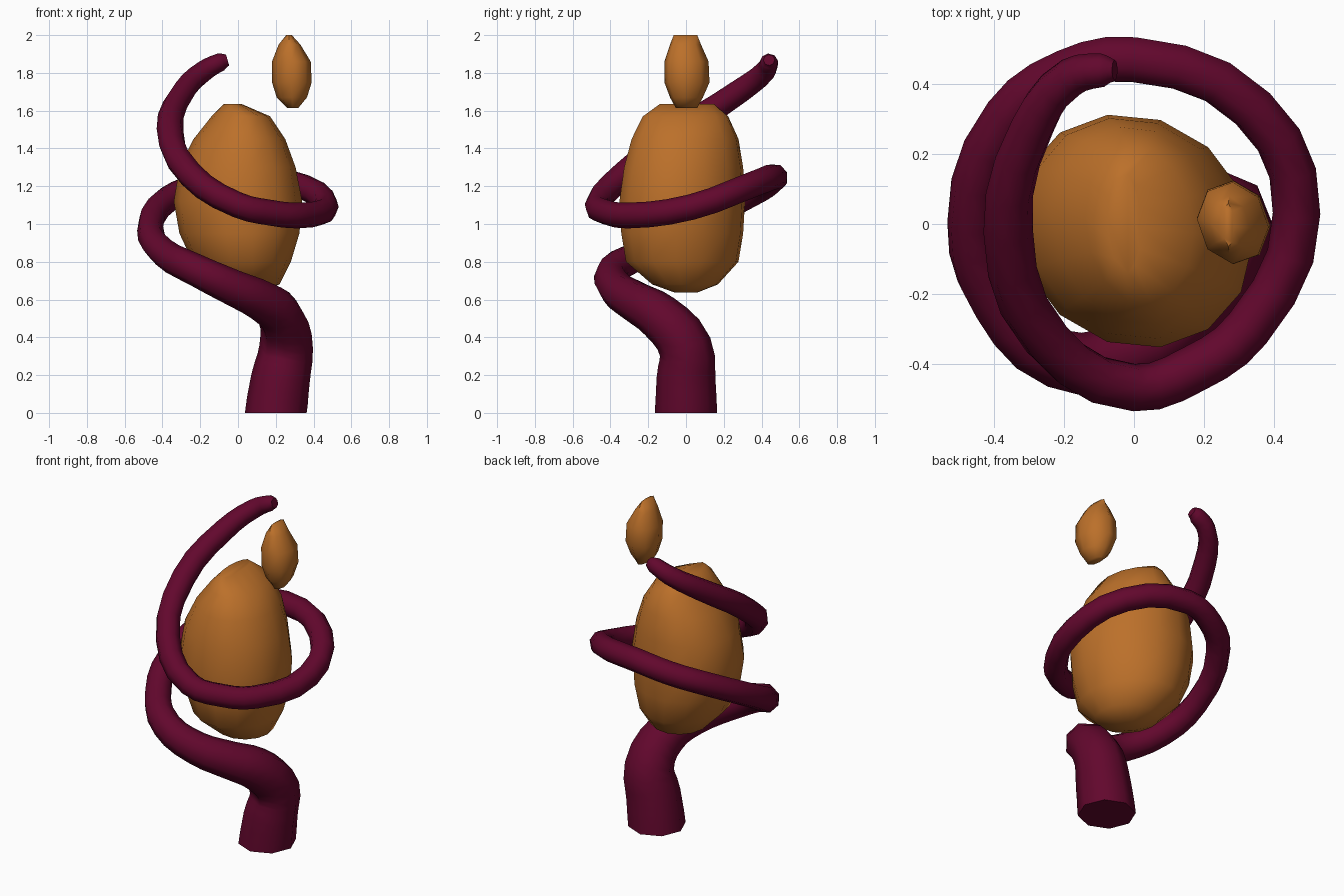
import bpy, bmesh, math

if "Cube" in bpy.data.objects:
    bpy.data.objects.remove(bpy.data.objects["Cube"])


def material(name, rgb):
    m = bpy.data.materials.new(name)
    m.diffuse_color = (*rgb, 1)
    m.use_nodes = True
    m.node_tree.nodes["Principled BSDF"].inputs["Base Color"].default_value = m.diffuse_color
    return m


amber = material("amber brown", (0.50, 0.162, 0.023))
maroon = material("dark maroon", (0.122, 0.0022, 0.026))


def smooth(ob, angle):
    bpy.ops.object.select_all(action='DESELECT')
    ob.select_set(True)
    bpy.context.view_layer.objects.active = ob
    bpy.ops.object.shade_smooth_by_angle(angle=math.radians(angle))


def pod(name, rings, sides, mat, skew=0.1):
    """Loft slightly skewed oval rings given as (z, x min, x max, y min, y max)."""
    bm = bmesh.new()
    loops = []
    for z, x0, x1, y0, y1 in rings:
        loop = []
        for i in range(sides):
            a = 2 * math.pi * i / sides
            loop.append(bm.verts.new(((x0 + x1) / 2 + (x1 - x0) / 2 * math.cos(a),
                                      (y0 + y1) / 2 + (y1 - y0) / 2 * math.sin(a - skew), z)))
        loops.append(loop)
    for a, b in zip(loops, loops[1:]):
        for i in range(sides):
            j = (i + 1) % sides
            bm.faces.new((a[i], a[j], b[j], b[i]))
    bm.faces.new(loops[0])
    bm.faces.new(loops[-1])
    bmesh.ops.recalc_face_normals(bm, faces=bm.faces)
    me = bpy.data.meshes.new(name)
    bm.to_mesh(me)
    bm.free()
    me.materials.append(mat)
    ob = bpy.data.objects.new(name, me)
    bpy.context.collection.objects.link(ob)
    smooth(ob, 60)


# Large leaning egg body
pod("egg_body", [
    (0.637, -0.03, 0.10, -0.06, 0.06), (0.68, -0.12, 0.22, -0.18, 0.17),
    (0.80, -0.24, 0.28, -0.32, 0.28), (0.95, -0.31, 0.325, -0.345, 0.305),
    (1.12, -0.34, 0.34, -0.355, 0.315), (1.30, -0.31, 0.305, -0.33, 0.305),
    (1.45, -0.235, 0.25, -0.29, 0.28), (1.57, -0.14, 0.17, -0.23, 0.225),
    (1.635, -0.075, 0.02, -0.14, 0.15)], 14, amber)

# Small floating seed
pod("small_seed", [
    (1.615, 0.26, 0.32, -0.055, 0.06), (1.67, 0.205, 0.365, -0.085, 0.09),
    (1.75, 0.18, 0.39, -0.115, 0.125), (1.86, 0.18, 0.385, -0.115, 0.12),
    (1.95, 0.215, 0.33, -0.085, 0.08), (2.0, 0.255, 0.285, -0.065, 0.06)], 8, amber)

# Coiling vine: x, y, z, radius
path = [
    (0.20, 0, 0, 0.165), (0.225, 0.0, 0.18, 0.156), (0.255, -0.005, 0.35, 0.142),
    (0.225, -0.14, 0.51, 0.124), (0.13, -0.27, 0.59, 0.108), (-0.03, -0.375, 0.665, 0.095),
    (-0.22, -0.385, 0.755, 0.085), (-0.395, -0.22, 0.85, 0.077), (-0.465, 0.0, 0.975, 0.07),
    (-0.36, 0.31, 1.14, 0.069), (-0.19, 0.435, 1.21, 0.069), (0.0, 0.47, 1.25, 0.069),
    (0.34, 0.33, 1.20, 0.068), (0.465, 0.03, 1.09, 0.068), (0.325, -0.30, 1.045, 0.068),
    (0.17, -0.415, 1.06, 0.068), (0.0, -0.468, 1.10, 0.068), (-0.25, -0.33, 1.26, 0.07),
    (-0.36, -0.02, 1.50, 0.071), (-0.29, 0.28, 1.70, 0.064), (-0.18, 0.42, 1.81, 0.056),
    (-0.09, 0.44, 1.858, 0.048), (-0.055, 0.44, 1.868, 0.03)]
cu = bpy.data.curves.new("coiling_vine", 'CURVE')
cu.dimensions = '3D'
cu.bevel_depth = 1
cu.bevel_resolution = 2
cu.resolution_u = 3
cu.use_fill_caps = True
sp = cu.splines.new('BEZIER')
sp.bezier_points.add(len(path) - 1)
for p, (x, y, z, r) in zip(sp.bezier_points, path):
    p.co = (x, y, z)
    p.radius = r
    p.handle_left_type = p.handle_right_type = 'AUTO'
cu.materials.append(maroon)
vine = bpy.data.objects.new("coiling_vine", cu)
bpy.context.collection.objects.link(vine)
bpy.ops.object.select_all(action='DESELECT')
vine.select_set(True)
bpy.context.view_layer.objects.active = vine
bpy.ops.object.convert(target='MESH')
vine = bpy.context.view_layer.objects.active
# Flatten the foot onto the ground
for v in vine.data.vertices:
    if v.co.z < 0.035:
        v.co.z = 0
smooth(vine, 60)
